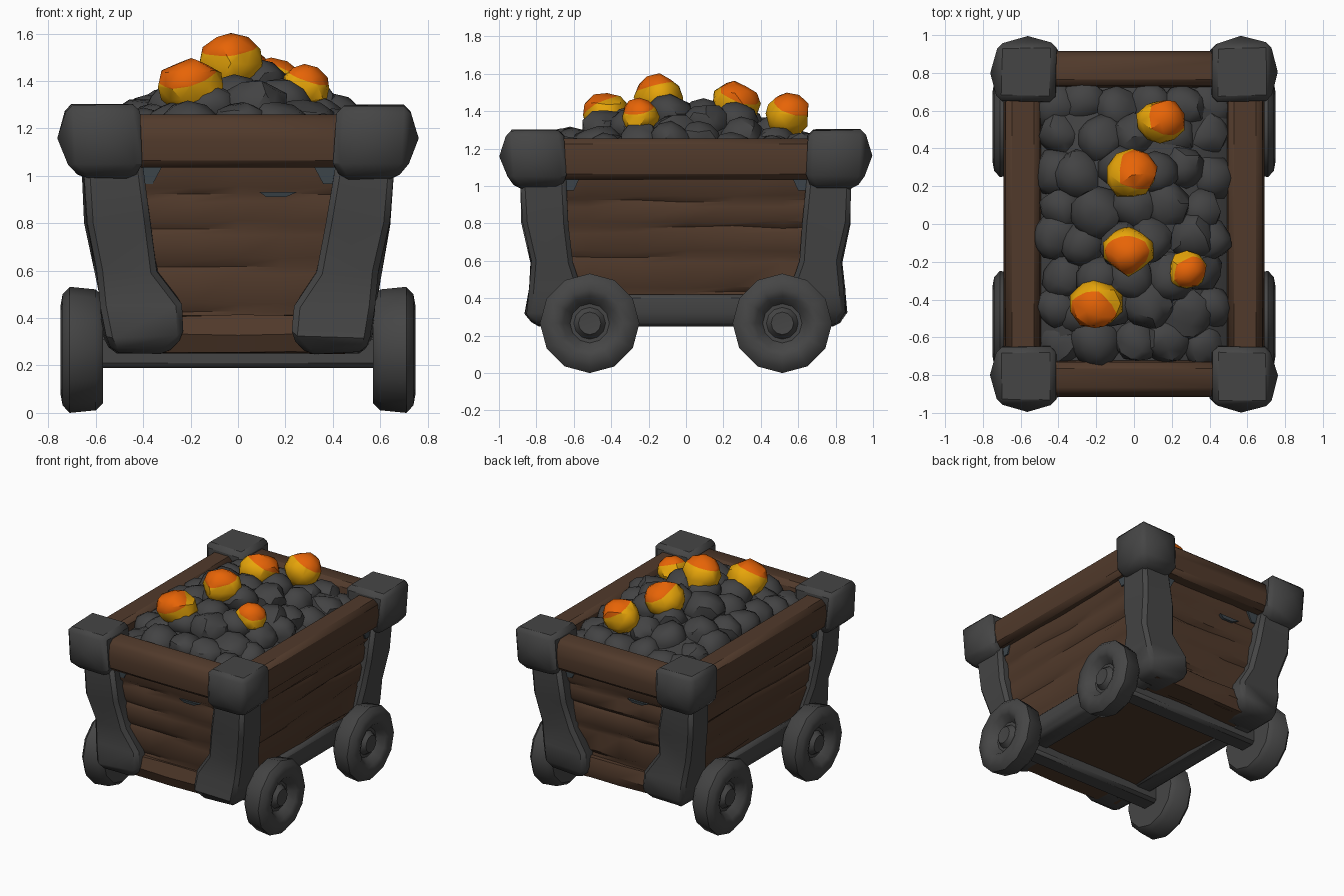
import bpy, bmesh, math, random
from mathutils import Vector

if "Cube" in bpy.data.objects:
    bpy.data.objects.remove(bpy.data.objects["Cube"])

random.seed(4)


def material(name, rgb):
    m = bpy.data.materials.new(name)
    m.diffuse_color = (*rgb, 1)
    m.use_nodes = True
    m.node_tree.nodes["Principled BSDF"].inputs["Base Color"].default_value = m.diffuse_color
    return m


IRON = material("dark iron", (0.060, 0.060, 0.060))
COAL = material("coal grey", (0.056, 0.056, 0.057))
WOOD = material("brown wood", (0.082, 0.042, 0.024))
SLATE = material("slate blue grey", (0.048, 0.062, 0.072))
GOLD = material("gold yellow", (0.85, 0.40, 0.003))
ORANGE = material("orange", (0.82, 0.13, 0.002))


def finish(bm, name, mats, angle=40):
    bmesh.ops.recalc_face_normals(bm, faces=bm.faces[:])
    me = bpy.data.meshes.new(name)
    bm.to_mesh(me)
    bm.free()
    for m in mats:
        me.materials.append(m)
    me.shade_smooth()
    me.set_sharp_from_angle(angle=math.radians(angle))
    ob = bpy.data.objects.new(name, me)
    bpy.context.collection.objects.link(ob)
    return ob


def jitter(bm, amount):
    for v in bm.verts:
        v.co += Vector([random.uniform(-amount, amount) for _ in range(3)])


def loft(name, rings, mat, sx=1, sy=1, bevel=0.0, cuts=0, rough=0.0, spike=0.0):
    """Rectangular rings (z, x0, x1, y0, y1) joined into a closed solid."""
    bm = bmesh.new()
    loops = []
    for z, x0, x1, y0, y1 in rings:
        loops.append([bm.verts.new((x * sx, y * sy, z))
                      for x, y in ((x0, y0), (x1, y0), (x1, y1), (x0, y1))])
    for a, b in zip(loops, loops[1:]):
        for i in range(4):
            j = (i + 1) % 4
            bm.faces.new((a[i], a[j], b[j], b[i]))
    bm.faces.new(loops[0])
    bm.faces.new(loops[-1])
    bmesh.ops.recalc_face_normals(bm, faces=bm.faces[:])
    if cuts:
        flat = [e for e in bm.edges if abs(e.verts[0].co.z - e.verts[1].co.z) < 1e-5]
        bmesh.ops.subdivide_edges(bm, edges=flat, cuts=cuts, use_grid_fill=False)
    if rough:
        jitter(bm, rough)
    if bevel:
        sharp = [e for e in bm.edges if e.calc_face_angle(0) > 0.7]
        bmesh.ops.bevel(bm, geom=sharp, offset=bevel, segments=1,
                        affect='EDGES', clamp_overlap=True)
    if spike:  # raise a blunt point on the large outward side faces
        bm.normal_update()
        outer = [f for f in bm.faces if f.calc_area() > 0.03 and abs(f.normal.z) < 0.4
                 and f.normal.x * sx + f.normal.y * sy > 0.5]
        for v in bmesh.ops.poke(bm, faces=outer)['verts']:
            out = Vector((v.co.x * sx - 0.57, v.co.y * sy - 0.8))
            if abs(out.x) > abs(out.y):
                v.co.x += spike * sx
            else:
                v.co.y += spike * sy
    return finish(bm, name, [mat])


# tapered plank body: each plank bulges a little, with a shallow seam between
seams = [0.26, 0.43, 0.62, 0.78, 0.92, 1.10]
rings = []
for lo, hi in zip(seams, seams[1:]):
    for z, puff in ((lo, -0.006), (lo + 0.03, 0.010), (hi - 0.03, 0.004)):
        t = (z - 0.26) / 0.84
        hx, hy = 0.50 + 0.11 * t + puff, 0.74 + 0.06 * t + puff
        rings.append((z, -hx, hx, -hy, hy))
rings.append((1.15, -0.61, 0.61, -0.80, 0.80))
loft("plank_body", rings, WOOD, cuts=5, rough=0.008)

# bottom wooden beams at front and back, iron sills on the sides
for s, tag in ((-1, "front"), (1, "back")):
    loft(tag + "_bottom_beam", [(0.255, -0.45, 0.45, 0.62, 0.77), (0.33, -0.45, 0.45, 0.62, 0.80),
                                (0.41, -0.45, 0.45, 0.62, 0.77)], WOOD, 1, s, cuts=3, rough=0.006)
for s, tag in ((-1, "left"), (1, "right")):
    loft(tag + "_iron_sill", [(0.25, 0.38, 0.53, -0.68, 0.68), (0.33, 0.38, 0.555, -0.68, 0.68),
                              (0.42, 0.38, 0.55, -0.68, 0.68)], IRON, s, 1, bevel=0.02)

# corner posts and their chunky caps, with small slate chips beside them
POST = [(0.25, 0.30, 0.53, 0.60, 0.81), (0.32, 0.23, 0.565, 0.55, 0.855),
        (0.45, 0.24, 0.585, 0.56, 0.845), (0.60, 0.335, 0.60, 0.61, 0.83),
        (0.80, 0.375, 0.64, 0.63, 0.875), (1.06, 0.41, 0.66, 0.65, 0.88)]
CAP = [(0.985, 0.44, 0.66, 0.67, 0.90), (1.05, 0.405, 0.715, 0.645, 0.95),
       (1.30, 0.415, 0.73, 0.65, 0.96)]
for sx, a in ((-1, "left"), (1, "right")):
    for sy, b in ((-1, "front"), (1, "back")):
        loft(f"{b}_{a}_post", POST, IRON, sx, sy, bevel=0.025, rough=0.010)
        loft(f"{b}_{a}_cap", CAP, IRON, sx, sy, bevel=0.03, rough=0.006, spike=0.04)
        loft(f"{b}_{a}_end_chip", [(0.965, 0.36, 0.42, 0.78, 0.810),
                                   (1.04, 0.32, 0.42, 0.78, 0.814)], SLATE, sx, sy)
        loft(f"{b}_{a}_side_chip", [(0.975, 0.58, 0.616, 0.60, 0.66),
                                    (1.04, 0.58, 0.621, 0.57, 0.66)], SLATE, sx, sy)
for s, tag in ((-1, "front"), (1, "back")):
    loft(tag + "_seam_chip", [(0.910, 0.12, 0.20, 0.77, 0.800),
                              (0.932, 0.09, 0.25, 0.77, 0.805)], SLATE, -s, s)

# top rails
for s, a, b in ((-1, "front", "left"), (1, "back", "right")):
    loft(a + "_rail", [(1.035, -0.48, 0.48, 0.73, 0.90), (1.15, -0.48, 0.48, 0.72, 0.915),
                       (1.26, -0.48, 0.48, 0.735, 0.895)], WOOD, 1, s, bevel=0.03)
    loft(b + "_rail", [(1.035, 0.50, 0.67, -0.70, 0.70), (1.15, 0.49, 0.69, -0.70, 0.70),
                       (1.255, 0.50, 0.675, -0.70, 0.70)], WOOD, s, 1, bevel=0.03)

# wheels: a profile of (x, radius) turned about the axle
PROFILE = [(0.57, 0.0), (0.57, 0.225), (0.60, 0.255), (0.71, 0.266), (0.74, 0.235),
           (0.75, 0.18), (0.735, 0.145), (0.685, 0.105), (0.685, 0.085), (0.72, 0.06), (0.715, 0.0)]


def wheel(name, side, y):
    bm = bmesh.new()
    vs = [bm.verts.new((side * x, y, 0.266 + r)) for x, r in PROFILE]
    es = [bm.edges.new(p) for p in zip(vs, vs[1:])]
    bmesh.ops.spin(bm, geom=vs + es, cent=(0, y, 0.266), axis=(1, 0, 0),
                   angle=math.tau, steps=12, use_merge=True)
    bmesh.ops.remove_doubles(bm, verts=bm.verts[:], dist=1e-4)
    return finish(bm, name, [IRON], 42)


for y, b in ((-0.515, "front"), (0.515, "back")):
    wheel(b + "_left_wheel", -1, y)
    wheel(b + "_right_wheel", 1, y)
    loft(b + "_axle", [(0.19, -0.60, 0.60, y - 0.07, y + 0.07),
                       (0.33, -0.60, 0.60, y - 0.07, y + 0.07)], IRON, bevel=0.02)


# load of coal: a core mound covered by separate lumps
def heap(x, y):
    return 1.20 + 0.26 * math.cos(x * 2.9) * math.cos(y * 1.95)


loft("coal_core", [(1.10, -0.56, 0.56, -0.78, 0.78), (1.16, -0.53, 0.53, -0.75, 0.75),
                   (1.32, -0.20, 0.20, -0.38, 0.38)], COAL)


def lump(name, centre, r, mats, glow=None, squash=1.0):
    bm = bmesh.new()
    bmesh.ops.create_icosphere(bm, subdivisions=2, radius=1)
    # chop the sphere with random planes for a hewn, faceted look
    planes = [Vector([random.gauss(0, 1) for _ in range(3)]).normalized() for _ in range(10)]
    for v in bm.verts:
        for p in planes:
            d = v.co.dot(p) - 0.82
            if d > 0:
                v.co -= p * d
    if glow:  # clean cut between the gold base and the orange crown
        g = Vector(glow).normalized()
        bmesh.ops.bisect_plane(bm, geom=bm.verts[:] + bm.edges[:] + bm.faces[:],
                               plane_co=g * 0.45, plane_no=g)
        for f in bm.faces:
            f.material_index = int(f.calc_center_median().dot(g) > 0.45)
    for v in bm.verts:
        v.co = Vector((v.co.x * r, v.co.y * r, v.co.z * r * squash)) + Vector(centre)
    return finish(bm, name, mats, 36)


count = 0
for row in range(8):
    for col in range(5 + row % 2):
        x = (col - 2 - 0.5 * (row % 2)) * 0.185 + random.uniform(-0.03, 0.03)
        y = (row - 3.5) * 0.18 + random.uniform(-0.03, 0.03)
        x = max(-0.40, min(0.40, x))
        r = random.uniform(0.12, 0.15)
        count += 1
        lump(f"coal_lump_{count}", (x, y, heap(x, y) - r * 0.68 + random.uniform(-0.02, 0.03)),
             r, [COAL], squash=0.85)

# gold nuggets: x, y, z, radius, direction of the orange side
NUGGETS = [(0.14, 0.54, 1.385, 0.135, (0.4, 0.3, 0.8)), (-0.01, 0.26, 1.44, 0.14, (0.35, 0.3, 0.8)),
           (-0.03, -0.14, 1.475, 0.14, (-0.1, -0.25, 1)), (0.28, -0.25, 1.37, 0.11, (0.35, -0.2, 0.9)),
           (-0.20, -0.42, 1.375, 0.145, (-0.2, -0.45, 0.8))]
for i, (x, y, z, r, d) in enumerate(NUGGETS):
    lump(f"gold_nugget_{i + 1}", (x, y, z), r, [GOLD, ORANGE], d, 0.93)
